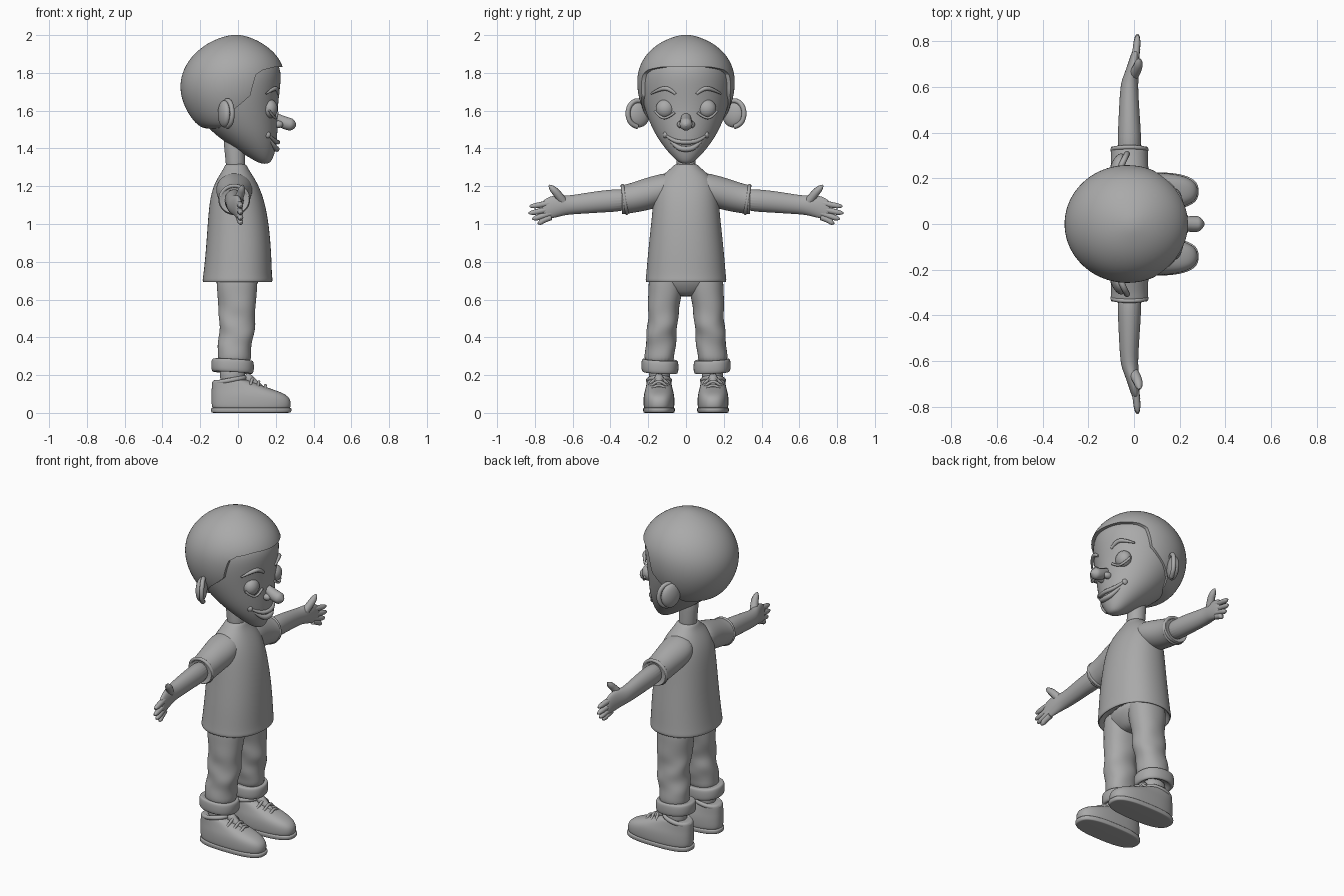
import bpy, bmesh, math
from mathutils import Matrix, Vector

cube = bpy.data.objects.get("Cube")
if cube:
    bpy.data.objects.remove(cube)

grey = bpy.data.materials.new("plain grey")
grey.use_nodes = True
grey.diffuse_color = (0.4, 0.4, 0.4, 1)
grey.node_tree.nodes["Principled BSDF"].inputs["Base Color"].default_value = (0.4, 0.4, 0.4, 1)


def finish(name, bm, mirror=False, subdiv=0):
    bmesh.ops.recalc_face_normals(bm, faces=bm.faces)
    mesh = bpy.data.meshes.new(name)
    bm.to_mesh(mesh)
    bm.free()
    mesh.materials.append(grey)
    mesh.shade_smooth()
    obj = bpy.data.objects.new(name, mesh)
    bpy.context.collection.objects.link(obj)
    if mirror:
        obj.modifiers.new("Mirror", "MIRROR").use_axis = (False, True, False)
    if subdiv:
        sub = obj.modifiers.new("Smooth", "SUBSURF")
        sub.levels = sub.render_levels = subdiv
    return obj


def skin(name, rings, mirror=False, subdiv=2):
    """Skin a closed surface over a list of equal rings."""
    bm = bmesh.new()
    rows = [[bm.verts.new(p) for p in ring] for ring in rings]
    n = len(rows[0])
    for a, b in zip(rows, rows[1:]):
        for i in range(n):
            bm.faces.new((a[i], a[(i + 1) % n], b[(i + 1) % n], b[i]))
    bm.faces.new(rows[0])
    bm.faces.new(rows[-1])
    return finish(name, bm, mirror, subdiv)


def oval(n=24, power=2.0):
    for i in range(n):
        c, s = math.cos(math.tau * i / n), math.sin(math.tau * i / n)
        yield (math.copysign(abs(c) ** (2 / power), c), math.copysign(abs(s) ** (2 / power), s))


def stack(name, rows, y=0, mirror=False, power=2.0, subdiv=2, shape=None):
    """Horizontal sections: height, back x, front x, half width, optional y."""
    rings = []
    for row in rows:
        z, back, front, half = row[:4]
        yc = row[4] if len(row) > 4 else y
        ring = [Vector(((back + front) / 2 + c * (front - back) / 2, yc + s * half, z))
                for c, s in oval(power=power)]
        rings.append([shape(p) for p in ring] if shape else ring)
    return skin(name, rings, mirror, subdiv)


def limb(name, rows):
    """Sections across the arm: y, x, z, half depth, half height."""
    return skin(name, [[(x + c * rx, y, z + s * rz) for c, s in oval()]
                       for y, x, z, rx, rz in rows], True)


def tube(name, points, radius, mirror=False, radii=None, cyclic=False):
    curve = bpy.data.curves.new(name, "CURVE")
    curve.dimensions = "3D"
    curve.bevel_depth = radius
    curve.bevel_resolution = 3
    curve.use_fill_caps = True
    spline = curve.splines.new("NURBS")
    spline.points.add(len(points) - 1)
    spline.order_u = 3
    spline.use_endpoint_u = not cyclic
    spline.use_cyclic_u = cyclic
    spline.resolution_u = 6
    for i, (point, co) in enumerate(zip(spline.points, points)):
        point.co = (*co, 1)
        point.radius = radii[i] if radii else 1
    temp = bpy.data.objects.new(name, curve)
    bpy.context.collection.objects.link(temp)
    bm = bmesh.new()
    bm.from_mesh(temp.to_mesh())
    bpy.data.objects.remove(temp)
    bpy.data.curves.remove(curve)
    return finish(name, bm, mirror)


def ball(name, centre, size, mirror=False, turn=0):
    bm = bmesh.new()
    matrix = Matrix.Translation(centre) @ Matrix.Rotation(turn, 4, "Z") @ Matrix.Diagonal((*size, 1))
    bmesh.ops.create_uvsphere(bm, u_segments=24, v_segments=16, radius=1, matrix=matrix)
    return finish(name, bm, mirror)


# Head
stack("face", [(1.318, .12, .165, .025), (1.345, .07, .185, .062), (1.4, -.02, .203, .112),
               (1.47, -.12, .21, .162), (1.55, -.2, .212, .2), (1.64, -.26, .214, .231),
               (1.74, -.28, .228, .246), (1.83, -.26, .232, .236), (1.9, -.2, .17, .18)])
hair = stack("hair", [(1.5, -.17, .08, .13), (1.52, -.215, .14, .18), (1.58, -.265, .2, .222),
                      (1.66, -.302, .235, .252), (1.74, -.312, .25, .264), (1.82, -.293, .25, .257),
                      (1.9, -.24, .207, .215), (1.96, -.16, .13, .143), (1.99, -.085, .06, .07),
                      (2.002, -.03, .01, .02)])

# Cut the hairline around the face and temples
bm = bmesh.new()
line = [(.4, 1.825), (.2, 1.832), (.13, 1.815), (.095, 1.79), (.08, 1.74), (.065, 1.68),
        (.02, 1.64), (-.03, 1.6), (-.08, 1.55), (-.13, 1.4), (.4, 1.4)]
side = bm.faces.new([bm.verts.new((x, -.5, z)) for x, z in line])
moved = bmesh.ops.extrude_face_region(bm, geom=[side])["geom"]
bmesh.ops.translate(bm, verts=[v for v in moved if isinstance(v, bmesh.types.BMVert)], vec=(0, 1, 0))
cutter = finish("hairline_cutter", bm)
cutter.hide_render = True
cut = hair.modifiers.new("Hairline", "BOOLEAN")
cut.operation, cut.solver, cut.object = "DIFFERENCE", "EXACT", cutter
bpy.context.view_layer.objects.active = hair
hair.select_set(True)
for modifier in list(hair.modifiers):
    bpy.ops.object.modifier_apply(modifier=modifier.name)
bpy.data.objects.remove(cutter)
bpy.ops.object.shade_smooth_by_angle(angle=math.radians(40))

# Facial features
ball("eyelids", (.168, .11, 1.61), (.042, .05, .05), True)
tube("lower_lids", [(.165, .165, 1.6), (.19, .14, 1.565), (.205, .1, 1.558), (.207, .06, 1.59)], .007, True)
tube("eyebrows", [(.212, .055, 1.688), (.208, .085, 1.715), (.193, .13, 1.72), (.15, .185, 1.69)],
     .012, True, (.6, 1, 1, .4))
tube("nose", [(.18, 0, 1.575), (.215, 0, 1.552), (.26, 0, 1.53), (.295, 0, 1.525), (.308, 0, 1.524)],
     .038, False, (.6, .8, .95, .85, .15))
ball("nostrils", (.213, .027, 1.527), (.026, .02, .02), True)
tube("upper_lip", [(.165, -.105, 1.468), (.196, -.065, 1.437), (.217, 0, 1.432),
                   (.196, .065, 1.437), (.165, .105, 1.468)], .012, False, (.5, 1, 1, 1, .5))
tube("lower_lip", [(.168, -.085, 1.445), (.196, -.05, 1.405), (.208, 0, 1.394),
                   (.196, .05, 1.405), (.168, .085, 1.445)], .014, False, (.5, 1, 1.1, 1, .5))
ball("smile_creases", (.155, .108, 1.472), (.018, .014, .018), True)

# Ears
ball("ears", (-.072, .25, 1.583), (.03, .062, .072), True, -.35)
tube("ear_rims", [(-.055 + .025 * math.cos(a), .257 + .052 * math.cos(a), 1.585 + .07 * math.sin(a))
                  for a in (math.radians(d) for d in range(-90, 151, 30))], .013, True)
stack("neck", [(1.25, -.065, .045, .055), (1.36, -.065, .035, .049), (1.5, -.09, .04, .055)])

# Shirt with an open hem and short sleeves
stack("shirt", [(.76, -.15, .14, .17), (.705, -.172, .165, .197), (.685, -.186, .18, .211),
                (.705, -.19, .186, .217), (.72, -.186, .181, .213), (.85, -.172, .178, .203),
                (1, -.162, .165, .186), (1.12, -.152, .142, .175), (1.2, -.132, .112, .165),
                (1.255, -.102, .08, .13), (1.29, -.078, .056, .085), (1.315, -.07, .045, .062),
                (1.318, -.05, .03, .045)], power=2.2)
limb("sleeves", [(.05, -.02, 1.2, .09, .075), (.13, -.02, 1.18, .1, .088), (.22, -.02, 1.155, .085, .087),
                 (.3, -.02, 1.135, .08, .079), (.325, -.02, 1.13, .084, .08),
                 (.345, -.02, 1.127, .08, .075), (.33, -.02, 1.127, .065, .06)])
tube("sleeve_hems", [(-.02 + .077 * math.cos(a), .325 + .012 * math.sin(a), 1.13 + .075 * math.sin(a))
                     for a in (math.tau * i / 12 for i in range(12))], .01, True, None, True)

# Arms and hands
limb("arms", [(.28, -.02, 1.13, .056, .06), (.42, -.02, 1.122, .05, .06), (.55, -.022, 1.108, .042, .054),
              (.62, -.02, 1.1, .038, .05), (.66, -.01, 1.098, .032, .056), (.71, 0, 1.09, .024, .061),
              (.75, .006, 1.076, .018, .055), (.765, .008, 1.07, .01, .042)])
fingers = [("index_fingers", 1.112, .828, 1.094), ("middle_fingers", 1.083, .833, 1.058),
           ("ring_fingers", 1.058, .815, 1.028), ("little_fingers", 1.036, .785, 1.004)]
for name, base, tip, low in fingers:
    tube(name, [(.004, .715, base), (.01, .76, (base + low) / 2), (.015, tip - .012, low), (.016, tip, low)],
         .0165, True, (1, 1, .85, .25))
tube("thumbs", [(-.005, .65, 1.118), (.015, .68, 1.16), (.022, .712, 1.192), (.024, .725, 1.205)],
     .022, True, (1.1, 1, .8, .2))


# Trousers with soft folds around the knee and shin
def folds(p):
    if .3 < p.z < .58:
        p.x += .006 * math.sin(40 * p.z + 20 * p.y)
        p.y += .006 * math.sin(47 * p.z + 25 * p.x)
    return p


stack("trouser_seat", [(.615, -.05, .05, .05), (.65, -.095, .085, .15), (.7, -.125, .115, .19),
                       (.76, -.13, .12, .18)])
stack("trouser_legs", [(.25, -.11, .068, .078, .14), (.31, -.108, .068, .079, .138),
                       (.36, -.105, .075, .08, .134), (.41, -.102, .083, .08, .13),
                       (.46, -.1, .09, .079, .126), (.51, -.1, .093, .08, .121),
                       (.56, -.102, .095, .083, .117), (.63, -.11, .1, .09, .109),
                       (.7, -.115, .105, .094, .106), (.76, -.1, .1, .08, .1)],
      mirror=True, power=2.2, shape=folds)


# Rolled cuffs, tilted slightly
def tilt(p):
    p.z += .05 * (p.y - .14) - .06 * (p.x + .03)
    return p


stack("cuffs", [(.25, -.09, .05, .06), (.215, -.115, .06, .078), (.21, -.135, .075, .092),
                (.225, -.143, .085, .099), (.265, -.143, .086, .099), (.285, -.137, .08, .094),
                (.28, -.11, .065, .078)], y=.138, mirror=True, power=2.3, shape=tilt)
stack("socks", [(.12, -.09, .035, .054), (.19, -.095, .035, .054), (.25, -.1, .045, .06)], y=.14, mirror=True)

# Shoes: soles, uppers, collars, tongues and laces
stack("soles", [(0, -.135, .27, .076), (.001, -.142, .28, .082), (.012, -.145, .286, .085),
                (.026, -.144, .285, .085), (.03, -.135, .275, .078)], y=.143, mirror=True, power=2.7)
stack("shoe_uppers", [(.015, -.13, .27, .075), (.03, -.141, .281, .082), (.07, -.142, .282, .083),
                      (.098, -.142, .255, .08), (.118, -.141, .205, .075), (.138, -.14, .145, .07),
                      (.158, -.138, .09, .066), (.173, -.134, .055, .063), (.176, -.11, .035, .05)],
      y=.143, mirror=True, power=2.5)
tube("shoe_collars", [(-.045 + .083 * math.cos(a), .143 + .058 * math.sin(a), .172 + .015 * math.cos(a))
                      for a in (math.tau * i / 12 for i in range(12))], .013, True, None, True)
tube("shoe_tongues", [(.13, .143, .128), (.08, .143, .158), (.05, .143, .188), (.04, .143, .202)],
     .025, True, (.6, 1, 1.1, .6))
for i in range(3):
    x, z = .075 + .035 * i, .168 - .019 * i
    tube(f"laces_{i + 1}", [(x - .01, .09, z - .022), (x, .115, z + .008), (x, .143, z + .018),
                            (x, .171, z + .008), (x - .01, .196, z - .022)], .008, True)
